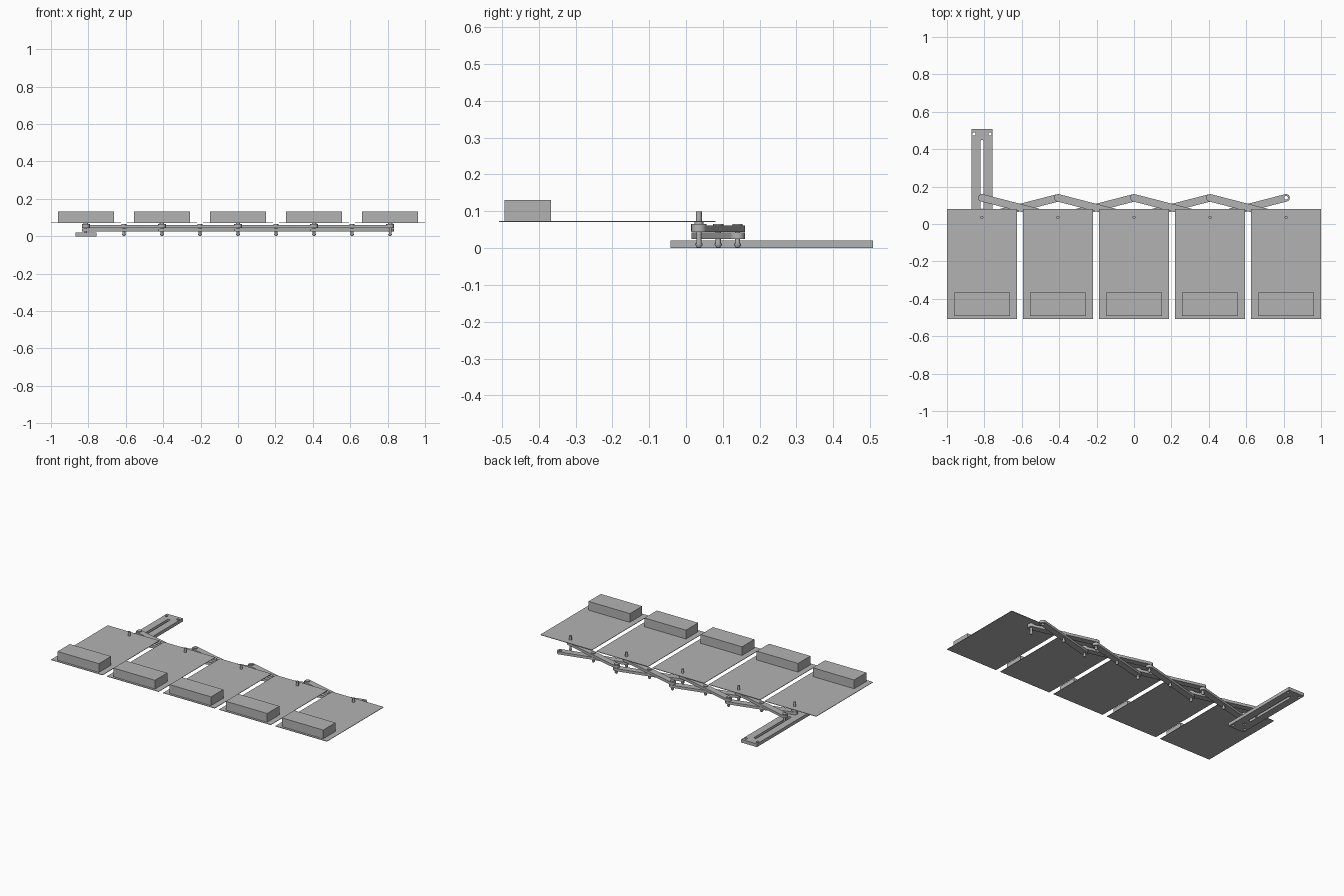
import bpy, bmesh, math
from mathutils import Vector

if "Cube" in bpy.data.objects:
    bpy.data.objects.remove(bpy.data.objects["Cube"], do_unlink=True)

GREY = (0.45, 0.45, 0.45, 1)
mat = bpy.data.materials.new("plain grey")
mat.use_nodes = True
mat.diffuse_color = GREY
mat.node_tree.nodes["Principled BSDF"].inputs["Base Color"].default_value = GREY

PITCH = 0.4065                       # spacing of the panels and scissor cells
NEAR, MID, FAR = 0.035, 0.0875, 0.14  # y of the three pivot rows


def add(name, mesh, smooth=False):
    ob = bpy.data.objects.new(name, mesh)
    bpy.context.collection.objects.link(ob)
    mesh.materials.clear()
    mesh.materials.append(mat)
    if smooth:
        bpy.ops.object.select_all(action='DESELECT')
        ob.select_set(True)
        bpy.context.view_layer.objects.active = ob
        bpy.ops.object.shade_smooth_by_angle(angle=math.radians(35))
    return ob


def box(name, x, y, z):
    """Box from (low, high) pairs."""
    bm = bmesh.new()
    bmesh.ops.create_cube(bm, size=1)
    for v in bm.verts:
        v.co = [lo + (c + 0.5) * (hi - lo) for c, (lo, hi) in zip(v.co, (x, y, z))]
    me = bpy.data.meshes.new(name)
    bm.to_mesh(me)
    bm.free()
    return add(name, me)


def stadium(a, b, r, n=12):
    """Outline of a round-ended strip from a to b."""
    a, b = Vector(a), Vector(b)
    d = b - a
    ang = math.atan2(d.y, d.x)
    pts = []
    for centre, start in ((b, ang - math.pi / 2), (a, ang + math.pi / 2)):
        for i in range(n + 1):
            t = start + math.pi * i / n
            pts.append((centre.x + r * math.cos(t), centre.y + r * math.sin(t)))
    return pts


def circle(c, r, n=20):
    return [(c[0] + r * math.cos(math.tau * i / n),
             c[1] + r * math.sin(math.tau * i / n)) for i in range(n)]


def cutout(name, outlines, z0, z1):
    """Flat plate: the first outline is the rim, the rest are holes."""
    cu = bpy.data.curves.new(name, 'CURVE')
    cu.dimensions = '2D'
    cu.fill_mode = 'BOTH'
    cu.extrude = (z1 - z0) / 2
    for pts in outlines:
        sp = cu.splines.new('POLY')
        sp.points.add(len(pts) - 1)
        for p, (x, y) in zip(sp.points, pts):
            p.co = (x, y, 0, 1)
        sp.use_cyclic_u = True
    tmp = bpy.data.objects.new(name + " outline", cu)
    bpy.context.collection.objects.link(tmp)
    dg = bpy.context.evaluated_depsgraph_get()
    me = bpy.data.meshes.new_from_object(tmp.evaluated_get(dg))
    bpy.data.objects.remove(tmp, do_unlink=True)
    bm = bmesh.new()
    bm.from_mesh(me)
    bmesh.ops.remove_doubles(bm, verts=bm.verts, dist=0.00001)
    bmesh.ops.translate(bm, verts=bm.verts, vec=(0, 0, (z0 + z1) / 2))
    bmesh.ops.recalc_face_normals(bm, faces=bm.faces)
    bm.to_mesh(me)
    bm.free()
    return add(name, me, True)


def lathe(name, x, y, profile, n=16):
    """Turned part from (radius, height) points."""
    bm = bmesh.new()
    rings = [[bm.verts.new((px, py, z)) for px, py in circle((x, y), r, n)]
             for r, z in profile]
    for lo, hi in zip(rings, rings[1:]):
        for i in range(n):
            j = (i + 1) % n
            bm.faces.new((lo[i], lo[j], hi[j], hi[i]))
    bm.faces.new(rings[0][::-1])
    bm.faces.new(rings[-1])
    me = bpy.data.meshes.new(name)
    bm.to_mesh(me)
    bm.free()
    return add(name, me, True)


# Barbed pin below the bars, shared by every pivot
BARB = [(0.005, 0.001), (0.010, 0.009), (0.010, 0.012), (0.007, 0.013)]
HEAD = BARB + [(0.007, 0.060), (0.014, 0.060), (0.014, 0.066)]
POST = BARB + [(0.007, 0.045), (0.021, 0.045), (0.021, 0.066),
               (0.012, 0.066), (0.012, 0.071), (0.008, 0.071), (0.008, 0.100)]

# Panels with their blocks and posts
for i in range(5):
    x = (i - 2) * PITCH
    box(f"panel_{i + 1}", (x - 0.187, x + 0.187), (-0.508, 0.08), (0.0705, 0.0735))
    box(f"block_{i + 1}", (x - 0.15, x + 0.15), (-0.493, -0.366), (0.0735, 0.131))
    lathe(f"panel_post_{i + 1}", x, NEAR, POST)
    if i < 4:
        lathe(f"far_pin_{i + 1}", x, FAR, HEAD)

# Scissor linkage: crossing bars in two layers
for i in range(4):
    x0, x1 = (i - 2) * PITCH, (i - 1) * PITCH
    cutout(f"upper_bar_{i + 1}", [stadium((x0, FAR), (x1, NEAR), 0.02)], 0.044, 0.061)
    lower = [stadium((x0, NEAR), (x1, FAR), 0.02)]
    if i == 3:
        lower.append(circle((x1, FAR), 0.01))
    cutout(f"lower_bar_{i + 1}", lower, 0.025, 0.042)
    lathe(f"middle_pin_{i + 1}", (x0 + x1) / 2, MID, HEAD)

# Slotted guide under the first panel
gx = -2 * PITCH
rim = [(gx - 0.057, -0.042), (gx + 0.057, -0.042), (gx + 0.057, 0.508), (gx - 0.057, 0.508)]
holes = [circle((gx + s * 0.043, y), 0.009) for s in (-1, 1) for y in (-0.015, 0.481)]
cutout("slotted_guide", [rim, stadium((gx, 0.09), (gx, 0.44), 0.009),
                         circle((gx, NEAR), 0.011)] + holes, 0.0, 0.021)
